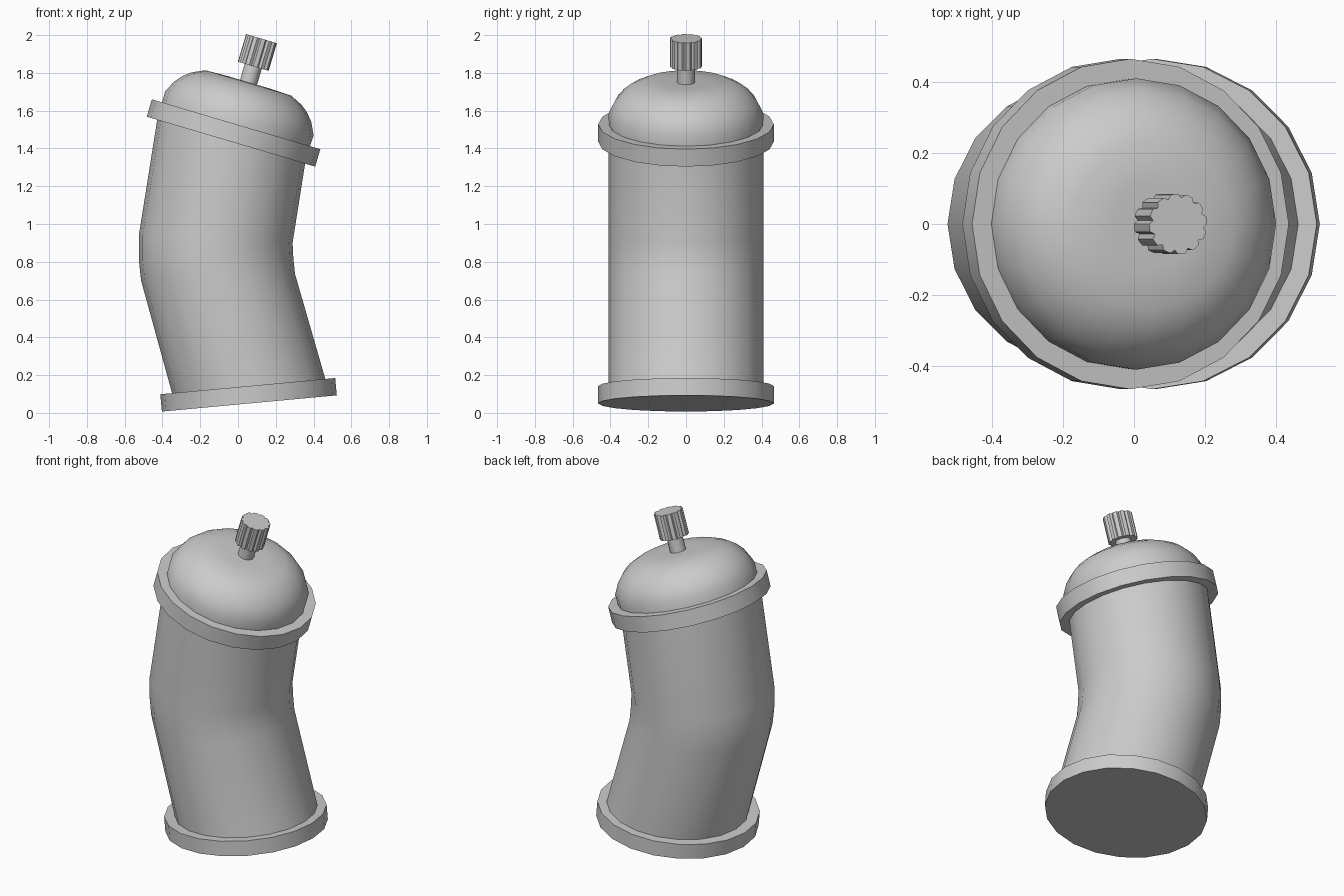
import bpy, bmesh
from math import sin, cos, pi, radians
from mathutils import Vector

if "Cube" in bpy.data.objects:
    bpy.data.objects.remove(bpy.data.objects["Cube"])

SIDES = 20


def loft(name, rings, smooth=True):
    """Skin a closed solid through a list of equal-length vertex rings."""
    bm = bmesh.new()
    loops = [[bm.verts.new(p) for p in ring] for ring in rings]
    n = len(loops[0])
    for a, b in zip(loops, loops[1:]):
        for i in range(n):
            j = (i + 1) % n
            bm.faces.new((a[i], a[j], b[j], b[i]))
    bm.faces.new(loops[0][::-1])
    bm.faces.new(loops[-1])
    bmesh.ops.recalc_face_normals(bm, faces=bm.faces)
    mesh = bpy.data.meshes.new(name)
    bm.to_mesh(mesh)
    bm.free()
    ob = bpy.data.objects.new(name, mesh)
    bpy.context.collection.objects.link(ob)
    if smooth:
        bpy.ops.object.select_all(action='DESELECT')
        ob.select_set(True)
        bpy.context.view_layer.objects.active = ob
        bpy.ops.object.shade_smooth_by_angle(angle=radians(35))
    return ob


def tilted_ring(origin, tilt, h, radii):
    """Ring at height h along an axis leaning toward +x by tilt degrees."""
    t = radians(tilt)
    axis, side = Vector((sin(t), 0, cos(t))), Vector((cos(t), 0, -sin(t)))
    n = len(radii)
    pts = []
    for i, r in enumerate(radii):
        a = 2 * pi * i / n
        pts.append(Vector(origin) + axis * h + side * r * cos(a) + Vector((0, r * sin(a), 0)))
    return pts


def turned(name, origin, tilt, profile, sides=SIDES):
    return loft(name, [tilted_ring(origin, tilt, h, [r] * sides) for r, h in profile])


def body_ring(xl, zl, xr, zr, ry=0.41):
    """Body section given by its left and right silhouette points."""
    mid = Vector(((xl + xr) / 2, 0, (zl + zr) / 2))
    half = Vector(((xr - xl) / 2, 0, (zr - zl) / 2))
    return [mid + half * cos(2 * pi * i / SIDES) + Vector((0, ry * sin(2 * pi * i / SIDES), 0))
            for i in range(SIDES)]


# Bent body
loft("bent_body", [body_ring(*s) for s in (
    (-0.345, 0.09, 0.468, 0.16),
    (-0.513, 0.70, 0.302, 0.735),
    (-0.525, 0.81, 0.293, 0.82),
    (-0.525, 0.94, 0.289, 0.90),
    (-0.425, 1.57, 0.36, 1.35))])

# Base and shoulder rims
turned("base_rim", (0.06, 0, 0.05), -5.3, [(0.465, 0), (0.465, 0.092)])
TOP, LEAN = (-0.01, 0, 1.528), 16.5
turned("shoulder_rim", TOP, LEAN, [(0.465, -0.096), (0.465, 0)])

# Dome with flattened top
turned("dome", TOP, LEAN, [(0.408, -0.02), (0.41, 0.06), (0.378, 0.125), (0.343, 0.166),
                           (0.305, 0.196), (0.237, 0.228), (0.12, 0.232), (0.03, 0.232)])

# Valve stem and fluted knob
turned("valve_stem", TOP, LEAN, [(0.047, 0.2), (0.047, 0.33)], 12)
flutes = [0.085, 0.085, 0.085, 0.074] * 12
loft("valve_knob", [tilted_ring(TOP, LEAN, h, flutes) for h in (0.32, 0.473)])
